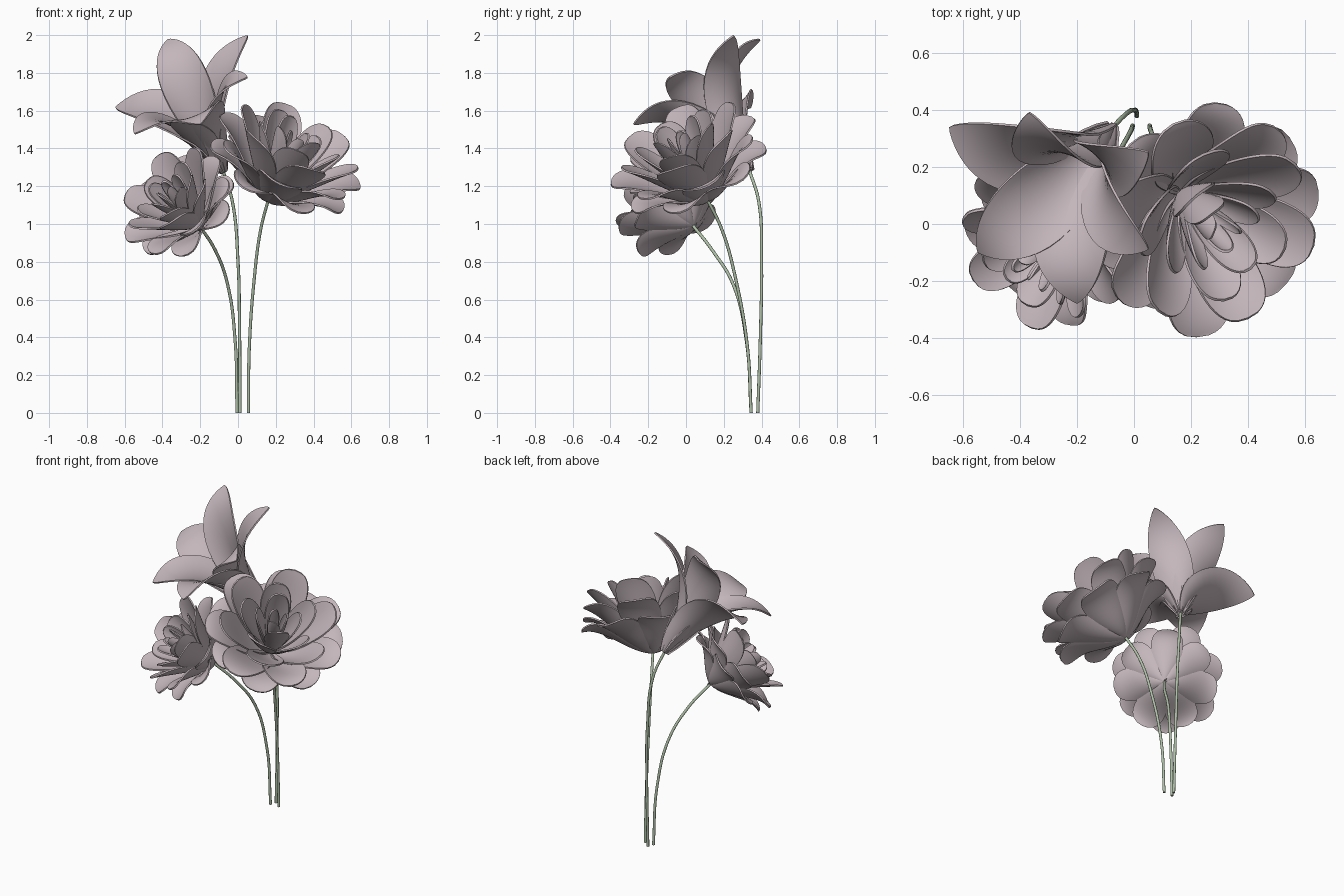
import bpy, bmesh, math, random
from mathutils import Vector, Matrix

if "Cube" in bpy.data.objects:
    bpy.data.objects.remove(bpy.data.objects["Cube"])

random.seed(4)


def material(name, rgb):
    m = bpy.data.materials.new(name)
    m.diffuse_color = (*rgb, 1)
    m.use_nodes = True
    m.node_tree.nodes["Principled BSDF"].inputs["Base Color"].default_value = m.diffuse_color
    return m


PETAL = material("dusty_mauve_petal", (0.55, 0.47, 0.50))
STEM = material("pale_green_stem", (0.42, 0.52, 0.38))


def frame(base, axis):
    """Matrix that puts local z along the bloom axis."""
    return Matrix.Translation(base) @ Vector(axis).to_track_quat('Z', 'Y').to_matrix().to_4x4()


def bezier(p, t):
    u = 1 - t
    pos = p[0] * u**3 + p[1] * 3 * u * u * t + p[2] * 3 * u * t * t + p[3] * t**3
    tan = (p[1] - p[0]) * u * u + (p[2] - p[1]) * 2 * u * t + (p[3] - p[2]) * t * t
    return pos, tan.normalized()


def add_petal(bm, phi, spine, half_width, tip_power, flat, base_power, rows=18, cols=12):
    """One petal: spine of (radius, height) points, wrapped round the axis."""
    radial = Vector((math.cos(phi), math.sin(phi), 0))
    side = Vector((-math.sin(phi), math.cos(phi), 0))
    pts = [Vector((0.004, 0))] + [Vector(q) for q in spine]
    peak = base_power / (base_power + tip_power)
    top = (peak + 0.05)**base_power * (1 - peak)**tip_power
    grid = []
    for i in range(rows + 1):
        t = 1 - (1 - i / rows)**1.5
        pos, tan = bezier(pts, t)
        w = half_width * (t + 0.05)**base_power * (1 - t)**tip_power / top
        wrap = max(pos.x * flat, w * 0.8, 0.01)
        inward = radial * -tan.y + Vector((0, 0, tan.x))
        centre = radial * pos.x + Vector((0, 0, pos.y))
        row = []
        for j in range(cols + 1):
            a = (2 * j / cols - 1) * w / wrap
            row.append(bm.verts.new(centre + side * wrap * math.sin(a)
                                    + inward * wrap * (1 - math.cos(a))))
        grid.append(row)
    for i in range(rows):
        for j in range(cols):
            bm.faces.new((grid[i][j], grid[i][j + 1], grid[i + 1][j + 1], grid[i + 1][j]))


def finish_petals(bm, name, mat4, thickness=0.009):
    bmesh.ops.remove_doubles(bm, verts=bm.verts, dist=0.0002)
    bmesh.ops.recalc_face_normals(bm, faces=bm.faces)
    bmesh.ops.solidify(bm, geom=bm.faces[:], thickness=thickness)
    me = bpy.data.meshes.new(name)
    bm.to_mesh(me)
    bm.free()
    me.transform(mat4)
    me.materials.append(PETAL)
    ob = bpy.data.objects.new(name, me)
    bpy.context.collection.objects.link(ob)
    bpy.ops.object.select_all(action='DESELECT')
    ob.select_set(True)
    bpy.context.view_layer.objects.active = ob
    bpy.ops.object.shade_smooth_by_angle(angle=math.radians(50))


# Double blooms: ring name, petal count, spine, half width, turn
RINGS = [
    ("outer", 7, [(0.15, 0.02), (0.28, 0.20), (0.41, 0.165)], 0.13, 0.45),
    ("second", 7, [(0.16, 0.04), (0.28, 0.27), (0.43, 0.28)], 0.13, 0.0),
    ("third", 6, [(0.14, 0.08), (0.26, 0.31), (0.36, 0.42)], 0.125, 0.4),
    ("fourth", 5, [(0.09, 0.10), (0.18, 0.30), (0.24, 0.44)], 0.105, 0.1),
    ("inner", 4, [(0.06, 0.10), (0.12, 0.30), (0.14, 0.44)], 0.08, 0.7),
    ("heart", 3, [(0.03, 0.10), (0.07, 0.30), (0.06, 0.44)], 0.055, 0.2),
]


def double_bloom(name, base, axis, scale, aim):
    """aim: world point that one petal of the second ring points at."""
    m = frame(base, axis) @ Matrix.Scale(scale, 4)
    q = m.inverted() @ Vector(aim)
    roll = math.atan2(q.y, q.x)
    for ring, count, spine, hw, turn in RINGS:
        bm = bmesh.new()
        for i in range(count):
            phi = roll + turn + math.tau * i / count + random.uniform(-0.05, 0.05)
            s = random.uniform(0.96, 1.04)
            lift = random.uniform(-0.025, 0.025)
            pts = [(r * s, h + lift * (n / 2)) for n, (r, h) in enumerate(spine)]
            add_petal(bm, phi, pts, hw * s, 0.45, 0.9, 0.95)
        finish_petals(bm, f"{name}_{ring}_petals", m, 0.009 / scale)


double_bloom("right_bloom", (0.16, 0.11, 1.13), (0.40, -0.38, 0.82), 0.98, (0.21, -0.41, 1.20))
double_bloom("left_bloom", (-0.205, 0.035, 0.995), (-0.57, -0.59, 0.58), 0.76, (-0.62, -0.05, 0.97))

# Trumpet bloom: six petals aimed at their tips, with half width and arch
lily = frame((-0.08, 0.335, 1.28), (-0.36, -0.46, 0.81))
bm = bmesh.new()
for tip, hw, arch in [((-0.37, 0.39, 1.98), 0.135, 1.0), ((0.05, 0.25, 2.0), 0.125, 1.0),
                      ((0.05, -0.09, 1.78), 0.125, 1.08), ((-0.20, -0.28, 1.53), 0.16, 1.1),
                      ((-0.55, -0.10, 1.48), 0.15, 1.1), ((-0.65, 0.34, 1.62), 0.16, 1.13)]:
    q = lily.inverted() @ Vector(tip)
    r, h = math.hypot(q.x, q.y), q.z
    add_petal(bm, math.atan2(q.y, q.x),
              [(0.07, 0.5 * h), (0.40 * r * arch, arch * h), (r, h)], hw, 0.8, 1.4, 0.9)
finish_petals(bm, "trumpet_bloom_petals", lily)


# Stems
def stem(name, points):
    cu = bpy.data.curves.new(name, 'CURVE')
    cu.dimensions = '3D'
    cu.bevel_depth = 0.0085
    cu.bevel_resolution = 3
    cu.use_fill_caps = True
    sp = cu.splines.new('BEZIER')
    sp.resolution_u = 10
    sp.bezier_points.add(len(points) - 1)
    for b, p in zip(sp.bezier_points, points):
        b.co = p
        b.handle_left_type = b.handle_right_type = 'AUTO'
    cu.materials.append(STEM)
    bpy.context.collection.objects.link(bpy.data.objects.new(name, cu))


stem("trumpet_stem", [(0.01, 0.38, 0), (0.008, 0.395, 0.45), (0.0, 0.40, 0.80),
                      (-0.03, 0.385, 1.12), (-0.085, 0.33, 1.30)])
stem("right_stem", [(0.055, 0.345, 0), (0.06, 0.325, 0.35), (0.085, 0.265, 0.70),
                    (0.12, 0.19, 0.97), (0.165, 0.105, 1.145)])
stem("left_stem", [(-0.005, 0.345, 0), (-0.015, 0.32, 0.38), (-0.055, 0.25, 0.68),
                   (-0.12, 0.14, 0.86), (-0.21, 0.03, 1.0)])
